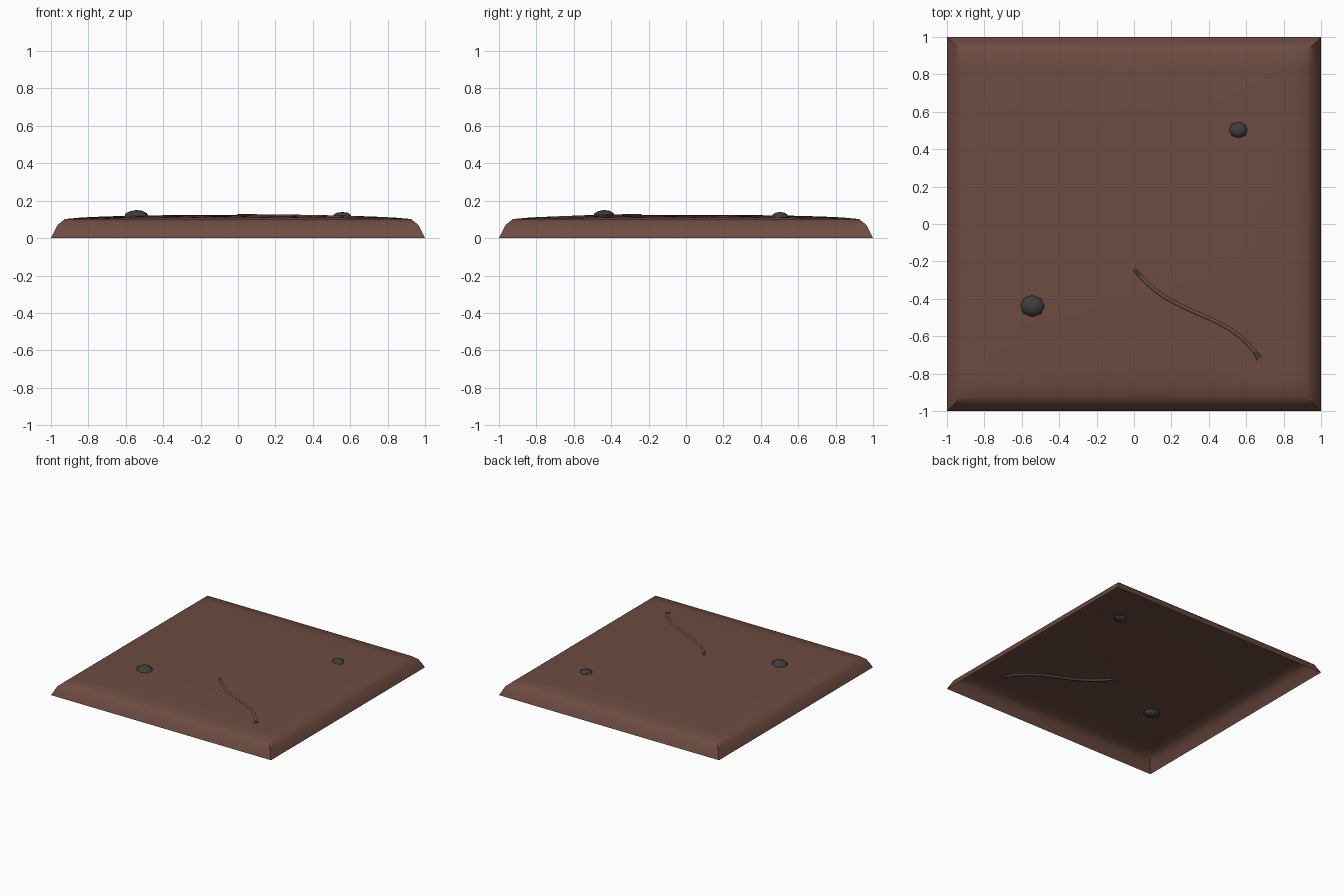
import bpy, bmesh, math, random
from mathutils import Vector
from mathutils.geometry import interpolate_bezier

cube = bpy.data.objects.get("Cube")
if cube:
    bpy.data.objects.remove(cube, do_unlink=True)
random.seed(4)


def material(name, colour):
    m = bpy.data.materials.new(name)
    m.use_nodes = True
    m.diffuse_color = colour
    m.node_tree.nodes["Principled BSDF"].inputs["Base Color"].default_value = colour
    return m


soil = material("soil_brown", (0.153, 0.072, 0.053, 1))
stone = material("charcoal", (0.05, 0.047, 0.047, 1))


def add_object(name, bm, mats, angle):
    mesh = bpy.data.meshes.new(name)
    bm.to_mesh(mesh)
    bm.free()
    for m in mats:
        mesh.materials.append(m)
    ob = bpy.data.objects.new(name, mesh)
    bpy.context.collection.objects.link(ob)
    bpy.ops.object.select_all(action="DESELECT")
    ob.select_set(True)
    bpy.context.view_layer.objects.active = ob
    bpy.ops.object.shade_smooth_by_angle(angle=math.radians(angle))
    return ob


INNER = 0.925


def ground(x, y):
    """Height of the gently domed top."""
    rise = [1 - (abs(c) / INNER) ** 2.5 for c in (x, y)]
    return 0.102 + 0.022 * rise[0] ** 0.7 * rise[1] ** 0.7


# Soil slab: domed grid with two bevelled skirts, open underneath
bm = bmesh.new()
bmesh.ops.create_grid(bm, x_segments=20, y_segments=20, size=INNER)
for v in bm.verts:
    x, y = [max(-INNER, min(INNER, c)) for c in v.co.xy]
    v.co.z = ground(x, y)
    if not v.is_boundary:
        v.co.z += random.uniform(-0.0008, 0.0008)
rim = [e for e in bm.edges if e.is_boundary]
size = INNER
for new_size, z in ((0.965, 0.07), (1.0, 0.0)):
    new = bmesh.ops.extrude_edge_only(bm, edges=rim)["geom"]
    for v in (g for g in new if isinstance(g, bmesh.types.BMVert)):
        v.co.x *= new_size / size
        v.co.y *= new_size / size
        v.co.z = z
    rim = [g for g in new if isinstance(g, bmesh.types.BMEdge) and g.is_boundary
           and all(abs(v.co.z - z) < 1e-5 for v in g.verts)]
    size = new_size
bmesh.ops.recalc_face_normals(bm, faces=bm.faces)
if sum(f.normal.z for f in bm.faces) < 0:
    bmesh.ops.reverse_faces(bm, faces=bm.faces)
add_object("soil_slab", bm, [soil], 48)

# Half-buried stones
for name, centre, radii in (
        ("large_stone", (-0.543, -0.438, 0.116), (0.066, 0.058, 0.034)),
        ("small_stone", (0.557, 0.503, 0.114), (0.052, 0.045, 0.026))):
    bm = bmesh.new()
    bmesh.ops.create_uvsphere(bm, u_segments=8, v_segments=6, radius=1)
    for v in bm.verts:
        v.co = Vector([c + r * k * random.uniform(0.96, 1.03)
                       for c, r, k in zip(centre, radii, v.co)])
    add_object(name, bm, [stone], 40)

# Root: soil-covered along its upper side, bare below and at both ends
STEPS, SIDES = 22, 8
path = interpolate_bezier(Vector((0, -0.24, 0)), Vector((0.22, -0.52, 0)),
                          Vector((0.5, -0.45, 0)), Vector((0.67, -0.72, 0)), STEPS)
bm = bmesh.new()
rings = []
for i, p in enumerate(path):
    a, b = path[max(i - 1, 0)], path[min(i + 1, STEPS - 1)]
    side = (b - a).normalized().cross(Vector((0, 0, 1)))
    radius = 0.022 if i == STEPS - 1 else 0.012
    z = ground(p.x, p.y) - 0.006
    ring = []
    for k in range(SIDES):
        t = math.tau * k / SIDES
        offset = side * math.cos(t) * radius
        ring.append(bm.verts.new((p.x + offset.x, p.y + offset.y,
                                  z + math.sin(t) * 0.011)))
    rings.append(ring)
for i in range(STEPS - 1):
    for k in range(SIDES):
        n = (k + 1) % SIDES
        f = bm.faces.new((rings[i][k], rings[i][n], rings[i + 1][n], rings[i + 1][k]))
        covered = 0 < i < STEPS - 2 and k < SIDES // 2
        f.material_index = 0 if covered else 1
for ring in (rings[0], rings[-1]):
    bm.faces.new(ring).material_index = 1
bmesh.ops.recalc_face_normals(bm, faces=bm.faces)
add_object("buried_root", bm, [soil, stone], 50)
